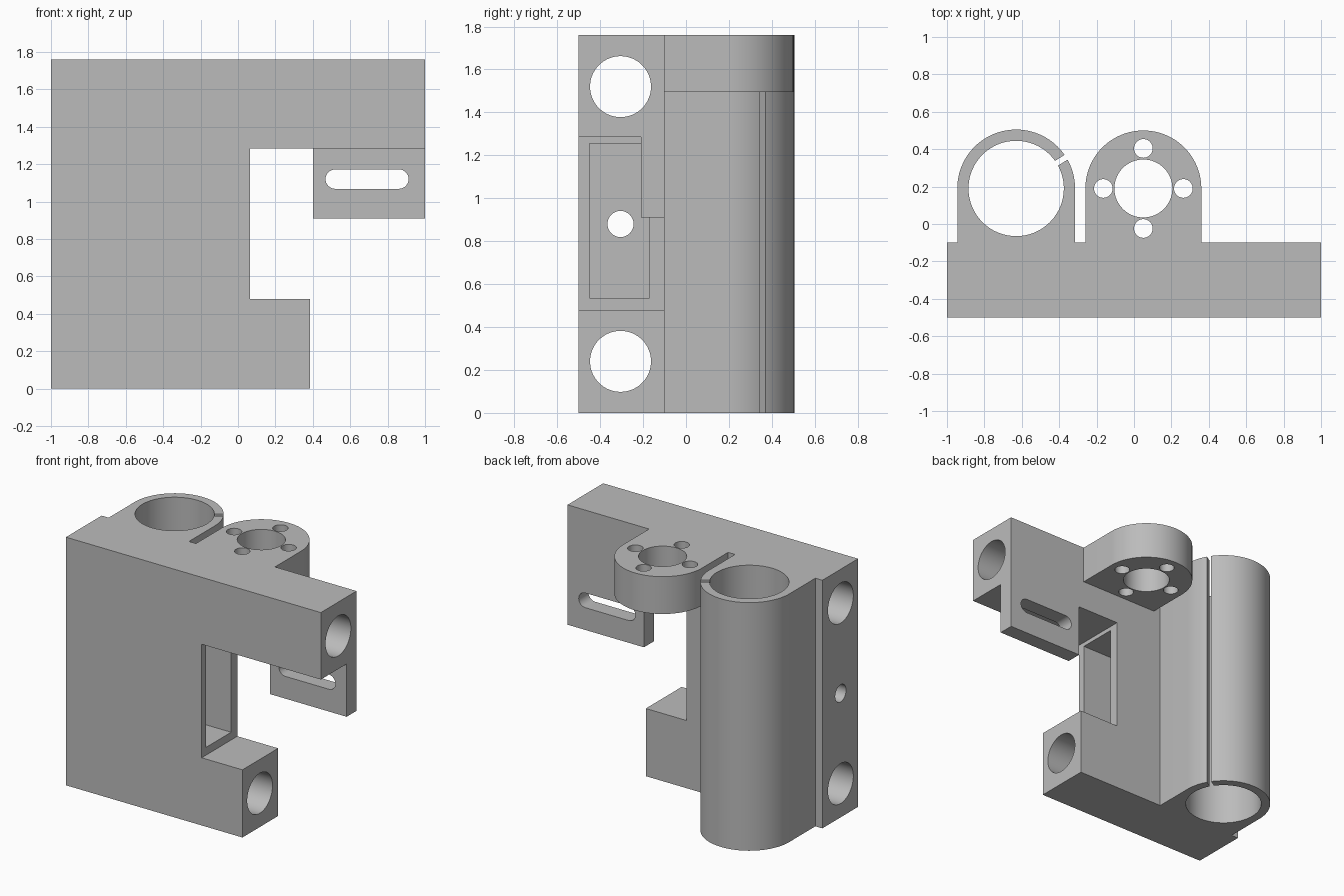
import bpy
import bmesh
from math import cos, sin, pi, radians
from mathutils import Matrix, Vector

cube = bpy.data.objects.get("Cube")
if cube:
    bpy.data.objects.remove(cube, do_unlink=True)

grey = bpy.data.materials.new("grey plastic")
grey.use_nodes = True
COLOR = (0.5, 0.5, 0.5, 1)
grey.diffuse_color = COLOR
grey.node_tree.nodes["Principled BSDF"].inputs["Base Color"].default_value = COLOR

# How a 2D profile (u, v) and its depth map to x, y, z for each extrusion axis
AXES = {
    "x": lambda u, v, d: (d, u, v),
    "y": lambda u, v, d: (u, d, v),
    "z": lambda u, v, d: (u, v, d),
}


def prism(name, points, axis, start, end):
    """Extrude a closed profile along an axis."""
    bm = bmesh.new()
    place = AXES[axis]
    face = bm.faces.new([bm.verts.new(place(u, v, start)) for u, v in points])
    result = bmesh.ops.extrude_face_region(bm, geom=[face])
    moved = [g for g in result["geom"] if isinstance(g, bmesh.types.BMVert)]
    bmesh.ops.translate(bm, verts=moved, vec=Vector(place(0, 0, end - start)))
    bmesh.ops.recalc_face_normals(bm, faces=bm.faces)
    mesh = bpy.data.meshes.new(name)
    bm.to_mesh(mesh)
    bm.free()
    mesh.materials.append(grey)
    obj = bpy.data.objects.new(name, mesh)
    bpy.context.collection.objects.link(obj)
    return obj


def arc(u, v, r, a0, a1, steps):
    angles = [radians(a0 + (a1 - a0) * i / steps) for i in range(steps + 1)]
    return [(u + r * cos(a), v + r * sin(a)) for a in angles]


def circle(u, v, r, steps=64):
    return arc(u, v, r, 0, 360, steps)[:-1]


def rect(u0, u1, v0, v1):
    return [(u0, v0), (u1, v0), (u1, v1), (u0, v1)]


def arch(u, v, r, base):
    """Half round on straight sides running down to the base."""
    return [(u - r, base), (u + r, base)] + arc(u, v, r, 0, 180, 48)


def combine(body, other, operation):
    mod = body.modifiers.new(operation.lower(), "BOOLEAN")
    mod.operation = operation
    mod.solver = "EXACT"
    mod.object = other
    bpy.context.view_layer.objects.active = body
    bpy.ops.object.modifier_apply(modifier=mod.name)
    bpy.data.objects.remove(other, do_unlink=True)


TOP = 1.76
BACK = -0.1
ROD_Y = -0.305
BORE = (-0.63, 0.19)
NUT = (0.05, 0.19)

# Main C-shaped block
outline = [(-1, 0), (0.385, 0), (0.385, 0.48), (0.065, 0.48),
           (0.065, 1.285), (1, 1.285), (1, TOP), (-1, TOP)]
body = prism("carriage_end", outline, "y", -0.5, BACK)

# Slotted tab, bearing sleeve and nut flange, overlapping the block
additions = [
    prism("slotted_tab", rect(0.4, 1, 0.91, 1.34), "y", -0.21, BACK),
    prism("bearing_sleeve", arch(*BORE, 0.315, -0.2), "z", 0, TOP),
    prism("nut_flange", arch(*NUT, 0.31, -0.2), "z", 1.495, TOP),
]
for part in additions:
    combine(body, part, "UNION")

# Rod bores, tensioner hole and belt pocket
cutters = [prism("rod_bore", circle(ROD_Y, z, 0.142), "x", -1.2, 1.2)
           for z in (0.24, 1.52)]
cutters.append(prism("tensioner_hole", circle(ROD_Y, 0.88, 0.061, 32), "x", -1.2, 0))
cutters.append(prism("belt_pocket", rect(-0.45, -0.17, 0.535, 1.255), "x", -0.8, 0.2))

# Bearing bore and its clamping slit
cutters.append(prism("bearing_bore", circle(*BORE, 0.255), "z", -0.2, 2))
slit = prism("clamp_slit", rect(0.2, 0.4, -0.015, 0.015), "z", -0.2, 2)
slit.data.transform(Matrix.Translation((*BORE, 0)) @ Matrix.Rotation(radians(32), 4, "Z"))
cutters.append(slit)

# Nut bore and its four screw holes
cutters.append(prism("nut_bore", circle(*NUT, 0.155), "z", 1.2, 2))
for i in range(4):
    x = NUT[0] + 0.214 * cos(i * pi / 2)
    y = NUT[1] + 0.214 * sin(i * pi / 2)
    cutters.append(prism("screw_hole", circle(x, y, 0.05, 32), "z", 1.4, 2))

# Rounded slot in the tab
slot = arc(0.86, 1.12, 0.052, -90, 90, 16) + arc(0.52, 1.12, 0.052, 90, 270, 16)
cutters.append(prism("tab_slot", slot, "y", -0.3, 0))

for cutter in cutters:
    combine(body, cutter, "DIFFERENCE")

# Smooth round surfaces, sharp corners
bpy.ops.object.select_all(action="DESELECT")
body.select_set(True)
bpy.context.view_layer.objects.active = body
bpy.ops.object.shade_smooth_by_angle(angle=radians(30))
